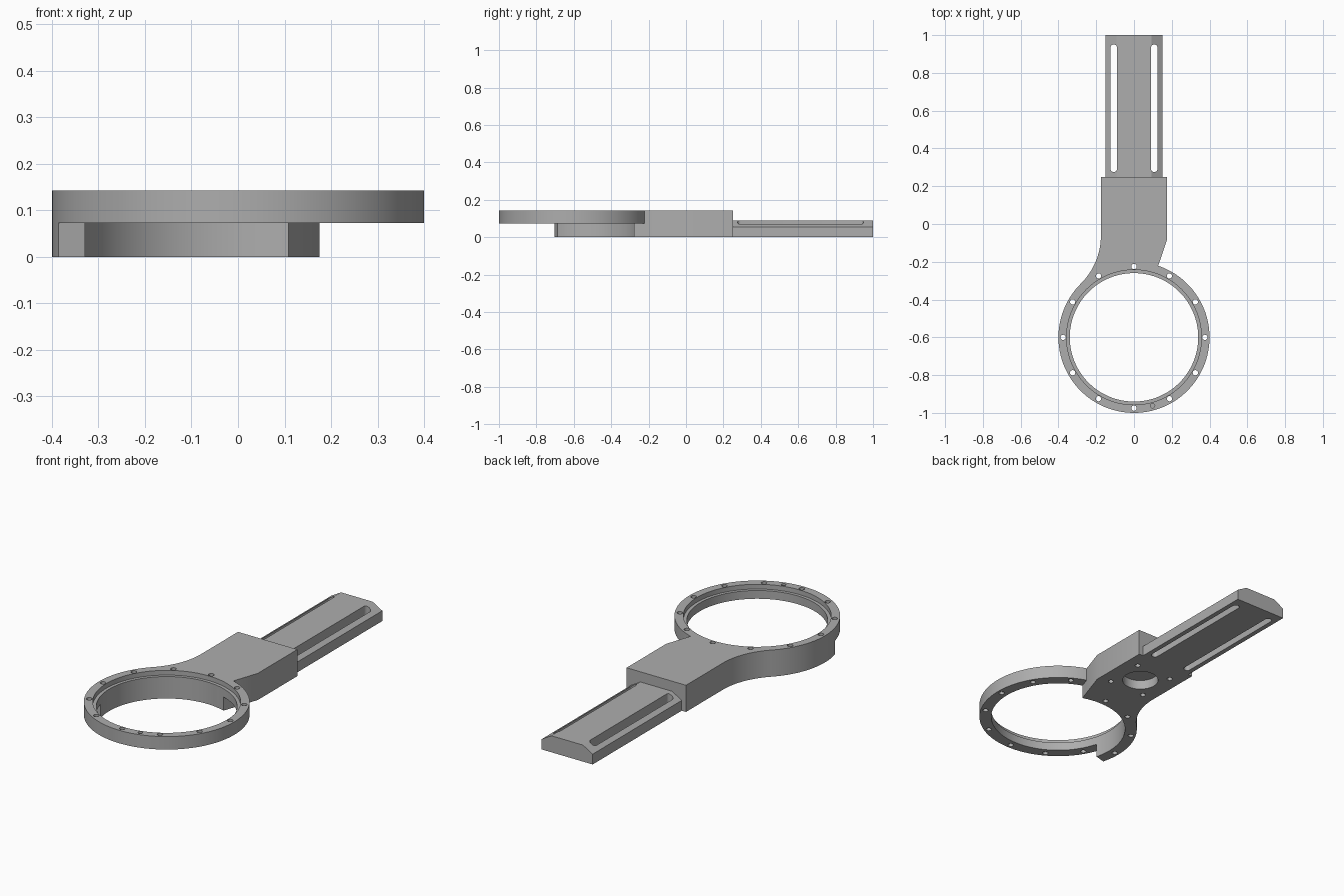
import bpy, bmesh
from math import sin, cos, pi, radians, atan2, hypot
from mathutils import Matrix

if "Cube" in bpy.data.objects:
    bpy.data.objects.remove(bpy.data.objects["Cube"])

grey = bpy.data.materials.new("machined grey")
grey.use_nodes = True
colour = (0.42, 0.42, 0.42, 1)
grey.diffuse_color = colour
grey.node_tree.nodes["Principled BSDF"].inputs["Base Color"].default_value = colour

RING_Y, OUTER, BORE, LEDGE = -0.6, 0.4, 0.34, 0.357
TOP, STEP = 0.142, 0.073
HALF, BACK = 0.175, 0.25
START, END = radians(71.3), radians(195)     # span of the full-height ring


def arc(cx, cy, r, a, b, n):
    return [(cx + r * cos(a + (b - a) * i / n),
             cy + r * sin(a + (b - a) * i / n)) for i in range(n + 1)]


def circle(cx, cy, r, n=24):
    return arc(cx, cy, r, 0, 2 * pi, n)[:-1]


def prism(name, outlines, low, high, turn=None):
    """Extrude closed outlines from low to high, optionally turned."""
    bm = bmesh.new()
    for outline in outlines:
        face = bm.faces.new([bm.verts.new((x, y, low)) for x, y in outline])
        made = bmesh.ops.extrude_face_region(bm, geom=[face])["geom"]
        bmesh.ops.translate(bm, vec=(0, 0, high - low),
                            verts=[v for v in made if isinstance(v, bmesh.types.BMVert)])
    if turn:
        bm.transform(turn)
    bmesh.ops.recalc_face_normals(bm, faces=bm.faces)
    mesh = bpy.data.meshes.new(name)
    bm.to_mesh(mesh)
    bm.free()
    mesh.materials.append(grey)
    obj = bpy.data.objects.new(name, mesh)
    bpy.context.collection.objects.link(obj)
    return obj


def activate(obj):
    bpy.ops.object.select_all(action="DESELECT")
    obj.select_set(True)
    bpy.context.view_layer.objects.active = obj


def cut(obj, outlines, low, high):
    cutter = prism("cutter", outlines, low, high)
    cutter.hide_render = True
    mod = obj.modifiers.new("cut", "BOOLEAN")
    mod.operation, mod.solver, mod.object = "DIFFERENCE", "EXACT", cutter
    activate(obj)
    bpy.ops.object.modifier_apply(modifier=mod.name)
    bpy.data.objects.remove(cutter)


# Ring and block: one outline with a concave blend on one side
blend = 0.36
bx, by = -HALF - blend, -0.06
meet = atan2(by - RING_Y, bx)
outline = [(HALF, BACK), (-HALF, BACK)]
outline += arc(bx, by, blend, 0, meet - pi, 16)
outline += arc(0, RING_Y, OUTER, meet, START + 2 * pi, 96)[1:]
reach = HALF / cos(START)
outline.append((HALF, RING_Y + reach * sin(START)))
body = prism("ring_and_block", [outline], 0, TOP)

# Main bore with a shallow ledge at the top
cut(body, [circle(0, RING_Y, BORE, 128)], -0.1, 0.3)
cut(body, [circle(0, RING_Y, LEDGE, 128)], TOP - 0.025, 0.3)

# Lower half of the ring is open on one side
wedge = arc(0, RING_Y, 0.43, END, START + 2 * pi, 64)
wedge += arc(0, RING_Y, 0.3, START + 2 * pi, END, 64)
cut(body, [wedge], -0.1, STEP)

# Bolt holes around the ring and a small blind pin hole
bolts = [circle(0.375 * cos(i * pi / 6), RING_Y + 0.375 * sin(i * pi / 6), 0.014, 16)
         for i in range(12)]
cut(body, bolts, -0.1, 0.3)
cut(body, [circle(0.098, -0.962, 0.012, 16)], TOP - 0.03, 0.3)

# Underside pocket with four blind screw holes
pocket = [circle(0, 0.05, 0.09, 48)]
pocket += [circle(sx * 0.106, 0.05 + sy * 0.106, 0.014, 16)
           for sx in (-1, 1) for sy in (-1, 1)]
cut(body, pocket, -0.1, 0.05)

# Rail with bevelled shoulders, extruded along y
profile = [(-0.15, 0), (0.15, 0), (0.15, 0.055), (0.093, 0.088),
           (-0.093, 0.088), (-0.15, 0.055)]
rail = prism("slotted_rail", [profile], -1, -BACK, Matrix.Rotation(pi / 2, 4, "X"))

# Long round-ended slots through the rail
slots = [arc(s * 0.107, 0.932, 0.018, 0, pi, 10) + arc(s * 0.107, 0.293, 0.018, pi, 2 * pi, 10)
         for s in (-1, 1)]
cut(rail, slots, -0.1, 0.3)

for part in (body, rail):
    activate(part)
    bpy.ops.object.shade_smooth_by_angle(angle=radians(30))
